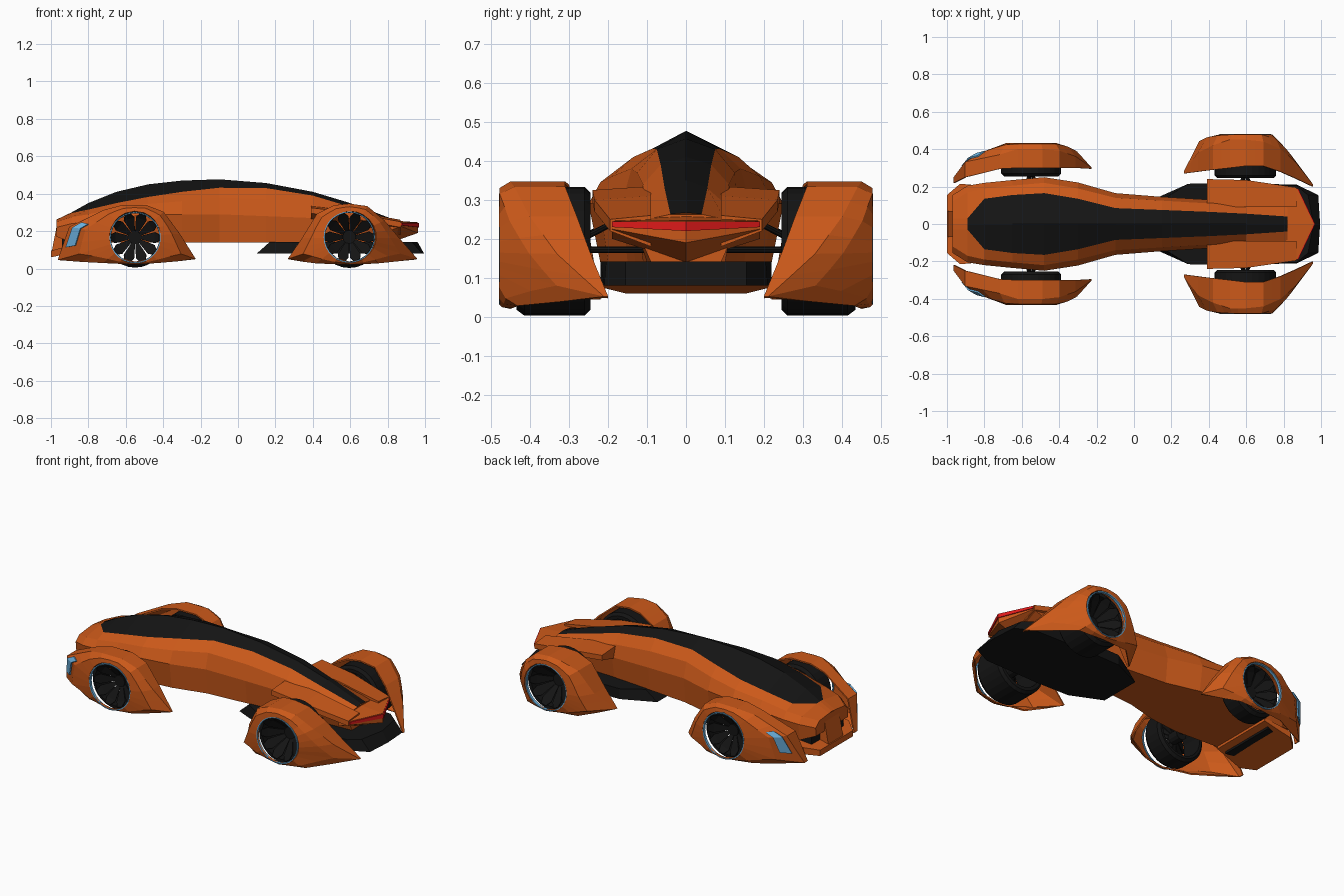
import bpy, bmesh, math
from mathutils import Vector

if "Cube" in bpy.data.objects:
    bpy.data.objects.remove(bpy.data.objects["Cube"])


def material(name, rgb):
    m = bpy.data.materials.new(name)
    m.diffuse_color = (*rgb, 1)
    m.use_nodes = True
    m.node_tree.nodes["Principled BSDF"].inputs["Base Color"].default_value = m.diffuse_color
    return m


ORANGE = material("orange_paint", (0.6, 0.1, 0.01))
BLACK = material("black", (0.007, 0.007, 0.007))
BLUE = material("blue_glow", (0.15, 0.45, 0.75))
RED = material("red_glow", (0.75, 0.01, 0.01))


def build(name, verts, faces, mat, thick=0):
    me = bpy.data.meshes.new(name)
    me.from_pydata([tuple(v) for v in verts], [], faces)
    bm = bmesh.new()
    bm.from_mesh(me)
    bmesh.ops.remove_doubles(bm, verts=bm.verts, dist=1e-5)
    bmesh.ops.recalc_face_normals(bm, faces=bm.faces)
    bm.to_mesh(me)
    bm.free()
    me.materials.append(mat)
    ob = bpy.data.objects.new(name, me)
    bpy.context.collection.objects.link(ob)
    if thick:
        mod = ob.modifiers.new("thickness", 'SOLIDIFY')
        mod.thickness, mod.offset = thick, 0
    return ob


def loft(name, rows, mat, closed=True, cap=True, thick=0):
    n = len(rows[0])
    verts = [p for r in rows for p in r]
    faces = [(i * n + j, i * n + (j + 1) % n, (i + 1) * n + (j + 1) % n, (i + 1) * n + j)
             for i in range(len(rows) - 1) for j in range(n if closed else n - 1)]
    if cap:
        faces += [tuple(range(n)), tuple(range(len(verts) - n, len(verts)))]
    return build(name, verts, faces, mat, thick)


def both(half):
    # completes a half outline by mirroring it across y = 0
    return half + [(p[0], -p[1], *p[2:]) for p in reversed(half)]


def rod(name, a, b, r, mat, sides=8):
    a, b = Vector(a), Vector(b)
    q = (b - a).to_track_quat('Z', 'Y')
    ring = [q @ Vector((r * math.cos(t), r * math.sin(t), 0))
            for t in (2 * math.pi * k / sides for k in range(sides))]
    return loft(name, [[a + v for v in ring], [b + v for v in ring]], mat)


# Body stations: x, ridge z, canopy edge y z, shoulder y z, widest y z, sill y
HULL = [
    (-.97, .262, .03, .26, .12, .25, .155, .22, .15),
    (-.89, .30, .03, .298, .17, .275, .205, .24, .19),
    (-.80, .35, .135, .315, .19, .29, .22, .25, .20),
    (-.65, .41, .155, .35, .205, .32, .235, .27, .21),
    (-.48, .45, .165, .383, .22, .345, .25, .29, .22),
    (-.30, .47, .135, .41, .19, .36, .222, .29, .20),
    (-.10, .477, .085, .432, .14, .38, .165, .29, .15),
    (.15, .457, .075, .43, .125, .37, .145, .28, .13),
    (.40, .41, .065, .39, .11, .34, .13, .27, .11),
    (.60, .35, .055, .33, .10, .29, .125, .25, .10),
    (.82, .267, .04, .263, .10, .25, .13, .23, .09)]
sides, tops = [], []
for x, zt, yg, zg, ys, zs, yw, zw, yl in HULL:
    zb = .17 if x < -.95 else .14
    sides.append(both([(x, yg, zg), (x, ys, zs), (x, yw, zw), (x, yl, zb)]))
    tops.append([(x, yg, zg), (x, 0, zt), (x, -yg, zg)])
loft("body_shell", sides, ORANGE, closed=False)
loft("nose_tip", tops[:2], ORANGE, closed=False, cap=False)
loft("canopy", tops[1:], BLACK, closed=False, cap=False)

# Nose: splitter, centre keel and dark intake
plan = [(-1, .155, .06, .095), (-.93, .215, .075, .115), (-.76, .20, .125, .145)]
loft("nose_splitter", [both([(x, y, z0) for x, y, z0, z1 in plan]),
                       both([(x, y, z1) for x, y, z0, z1 in plan])], ORANGE)
keel = [(-.965, .25), (-.998, .08), (-.9, .1), (-.88, .25)]
loft("nose_keel", [[(x, y, z) for x, z in keel] for y in (-.07, .07)], ORANGE)
loft("nose_intake", [both([(-.94, .15, z), (-.8, .18, z)]) for z in (.1, .19)], BLACK)

# Rear: diffuser, tail wing and light bar
low = [(.10, .13), (.29, .215), (.5, .22), (.87, .21), (.985, .155), (.995, 0)]
high = [(.17, .14), (.29, .215), (.5, .22), (.87, .205), (.93, .155), (.96, 0)]
loft("diffuser", [both([(x, y, .08) for x, y in low]),
                  both([(x, y, .142) for x, y in high])], BLACK)
mid = [(.78, .26), (.962, .247), (.962, .19), (.82, .14)]
end = [(.80, .25), (.872, .246), (.872, .225), (.80, .20)]
loft("tail_wing", [[(x, y, z) for x, z in s]
                   for y, s in ((-.19, end), (0, mid), (.19, end))], ORANGE)
mid = [(.95, .244), (.968, .244), (.968, .22), (.95, .22)]
end = [(.86, .244), (.878, .244), (.878, .23), (.86, .23)]
loft("tail_light", [[(x, y, z) for x, z in s]
                    for y, s in ((-.19, end), (0, mid), (.19, end))], RED)

# Fender outlines: x, z, inner y, shoulder y, side y (arch first, then bottom edge)
FRONT = [
    (-.96, .045, .22, .25, .36), (-.90, .22, .25, .33, .38), (-.715, .31, .295, .37, .42),
    (-.62, .335, .30, .40, .425), (-.49, .335, .30, .40, .425), (-.40, .30, .30, .39, .425),
    (-.315, .185, .30, .36, .41), (-.23, .05, .295, .30, .385),
    (-.42, .033, .40, .40, .42), (-.55, .025, .41, .41, .42), (-.72, .032, .38, .38, .41)]
REAR = [
    (.27, .05, .27, .28, .44), (.345, .16, .28, .38, .46), (.425, .29, .29, .42, .47),
    (.515, .335, .30, .45, .475), (.595, .343, .31, .45, .475), (.69, .33, .31, .44, .475),
    (.78, .255, .28, .40, .45), (.86, .16, .245, .33, .40), (.955, .05, .20, .21, .33),
    (.75, .03, .43, .43, .46), (.60, .024, .45, .45, .47), (.42, .03, .43, .43, .46)]


def fender(name, outline, arch, cx, cz, yside, s):
    pts = []
    for a, b in zip(outline, outline[1:] + outline[:1]):
        pts += [a, tuple((p + q) / 2 for p, q in zip(a, b))]
    n, verts, faces = len(pts), [], []
    for x, z, yi, ys, yo in pts:
        t = math.atan2(z - cz, x - cx)
        hx, hz = cx + .136 * math.cos(t), cz + .136 * math.sin(t)
        verts += [(x, s * yi, z), (x, s * ys, z),
                  (x + .4 * (hx - x), s * yo, z + .4 * (hz - z)), (hx, s * yside, hz)]
    for i in range(n):
        j = (i + 1) % n
        for k in range(0 if i < 2 * (arch - 1) else 1, 3):
            faces.append((4 * i + k, 4 * i + k + 1, 4 * j + k + 1, 4 * j + k))
    build(name, verts, faces, ORANGE, .008)


def lathe(name, cx, cz, profile, s, mat, n=28):
    rows = [[(cx + r * math.cos(t), s * y, cz + r * math.sin(t)) for r, y in profile]
            for t in (2 * math.pi * k / n for k in range(n + 1))]
    loft(name, rows, mat, cap=False)


def wheel(name, cx, cz, r, a, b, yside, s):
    lathe(name + "_tire", cx, cz, [(.13, a), (r - .015, a), (r, a + .015), (r, b - .02),
                                   (r - .015, b), (.13, b)], s, BLACK)
    lathe(name + "_glow_ring", cx, cz, [(.131, yside - .012), (.137, yside - .012),
                                        (.137, yside + .004), (.131, yside + .004)], s, BLUE)
    m = (a + b) / 2
    rod(name + "_hub", (cx, s * a, cz), (cx, s * (m + .02), cz), .035, BLACK, 12)
    # ten concave spoke blades
    verts, faces = [], []
    for k in range(10):
        for rr, y, w in ((.02, m, .3), (.11, b - .015, .27), (.132, b + .01, .12)):
            for d in (-w, w):
                t = math.pi * k / 5 + d
                verts.append((cx + rr * math.cos(t), s * y, cz + rr * math.sin(t)))
        o = 6 * k
        faces += [(o, o + 1, o + 3, o + 2), (o + 2, o + 3, o + 5, o + 4)]
    build(name + "_spokes", verts, faces, BLACK, .006)
    # suspension arms
    for dx in (-.05, .05):
        rod(name + "_lower_arm", (cx + dx, s * .08, .172), (cx, s * (a + .03), .172), .008, BLACK)
        rod(name + "_upper_arm", (cx + dx, s * .16, .255), (cx, s * (a + .03), .195), .008, BLACK)


for s, side in ((1, "left"), (-1, "right")):
    fender("front_fender_" + side, FRONT, 8, -.55, .17, .428, s)
    fender("rear_fender_" + side, REAR, 9, .60, .17, .476, s)
    wheel("front_wheel_" + side, -.55, .165, .16, .255, .385, .428, s)
    wheel("rear_wheel_" + side, .595, .168, .165, .245, .435, .476, s)
    # Headlight on the fender nose
    lamp = [[(-.913, .30, .11), (-.862, .345, .12)], [(-.878, .343, .216), (-.835, .368, .21)],
            [(-.828, .355, .243), (-.793, .38, .234)]]
    loft("headlight_" + side, [[(x - .007, s * (y + .008), z + .003) for x, y, z in r]
                               for r in lamp], BLUE, closed=False, cap=False, thick=.008)
    # Rear side strake
    loft("rear_strake_" + side,
         [[(x, s * .09, z + .01), (x, s * y, z), (x, s * y, z - .03), (x, s * .09, z - .07)]
          for x, y, z in ((.39, .24, .325), (.6, .235, .30), (.87, .195, .25))], ORANGE)
